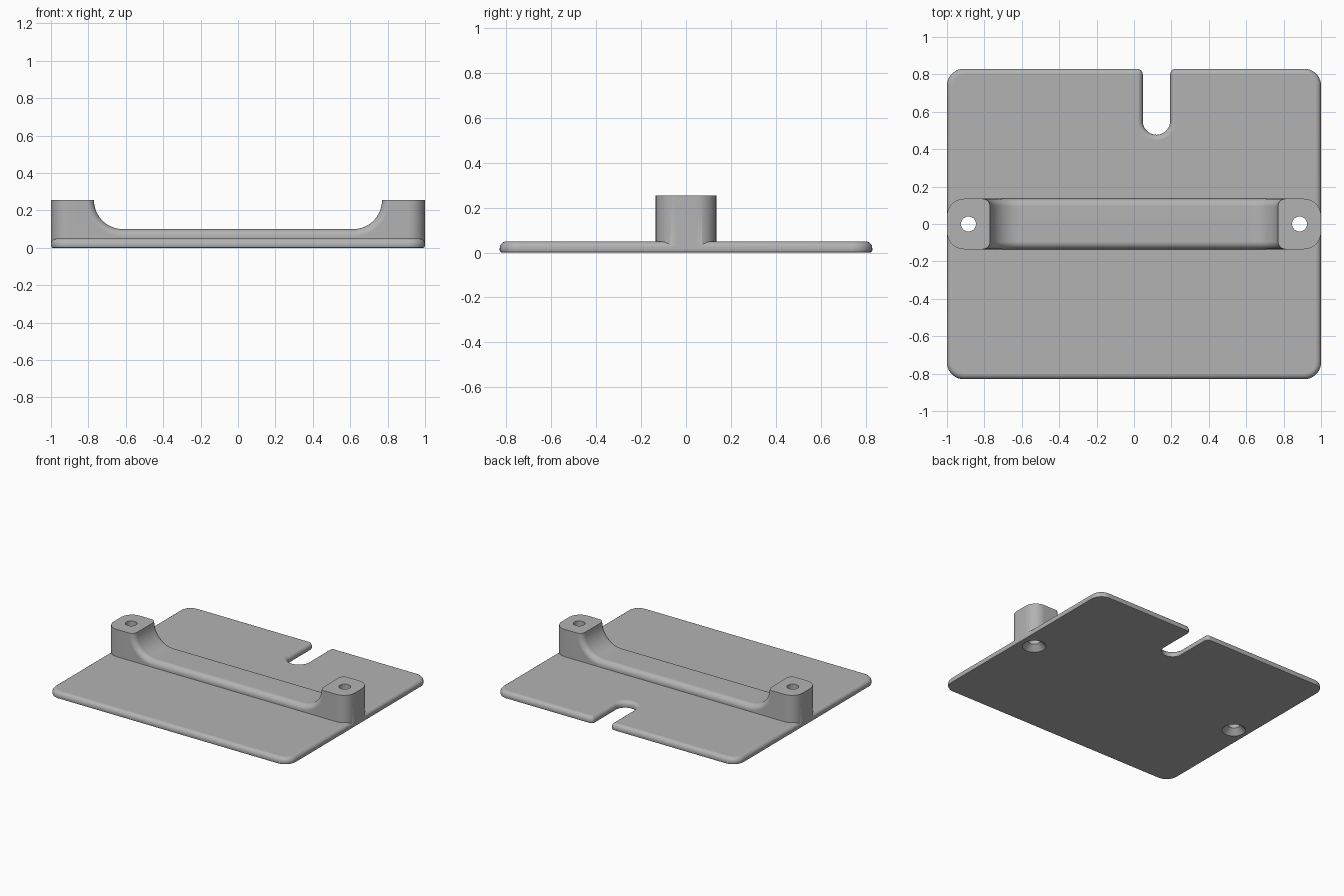
import bpy, bmesh, math

if "Cube" in bpy.data.objects:
    bpy.data.objects.remove(bpy.data.objects["Cube"])

grey = bpy.data.materials.new("plain grey")
grey.diffuse_color = (0.45, 0.45, 0.45, 1)
grey.use_nodes = True
grey.node_tree.nodes["Principled BSDF"].inputs["Base Color"].default_value = grey.diffuse_color


def arc(cx, cy, r, a0, a1, n=10):
    """Points on an arc, angles in degrees."""
    pts = []
    for i in range(n + 1):
        a = math.radians(a0 + (a1 - a0) * i / n)
        pts.append((cx + r * math.cos(a), cy + r * math.sin(a)))
    return pts


def loft(name, rings):
    """Closed solid through rings of equal point count."""
    bm = bmesh.new()
    loops = [[bm.verts.new(p) for p in ring] for ring in rings]
    n = len(loops[0])
    for a, b in zip(loops, loops[1:]):
        for i in range(n):
            j = (i + 1) % n
            bm.faces.new((a[i], a[j], b[j], b[i]))
    bm.faces.new(loops[0][::-1])
    bm.faces.new(loops[-1])
    bmesh.ops.recalc_face_normals(bm, faces=bm.faces)
    me = bpy.data.meshes.new(name)
    bm.to_mesh(me)
    bm.free()
    me.materials.append(grey)
    ob = bpy.data.objects.new(name, me)
    bpy.context.collection.objects.link(ob)
    return ob


def combine(target, tool, operation):
    """Apply a boolean and discard the tool."""
    mod = target.modifiers.new("combine", 'BOOLEAN')
    mod.operation, mod.object, mod.solver = operation, tool, 'EXACT'
    bpy.context.view_layer.objects.active = target
    bpy.ops.object.modifier_apply(modifier=mod.name)
    bpy.data.objects.remove(tool)


# Plate outline with rounded corners and a round-ended slot, inset by d
X, Y, R = 1.0, 0.83, 0.09
SX, SR, SC, SY = 0.12, 0.073, 0.031, 0.55


def plate_outline(d):
    r, s, w = R - d, SC - d, SR + SC
    return (arc(-X + R, -Y + R, r, 180, 270) + arc(X - R, -Y + R, r, 270, 360)
            + arc(X - R, Y - R, r, 0, 90)
            + arc(SX + w, Y - SC, s, 90, 180, 6)
            + arc(SX, SY, SR + d, 360, 180, 20)
            + arc(SX - w, Y - SC, s, 0, 90, 6)
            + arc(-X + R, Y - R, r, 90, 180))


# Plate: small round below, larger round above
F = 0.03
steps = [(0.01, 0.0), (0.003, 0.003), (0.0, 0.01)]
for i in range(7):
    a = math.radians(15 * i)
    steps.append((F * (1 - math.cos(a)), 0.05 - F + F * math.sin(a)))
plate = loft("plate_with_handle",
             [[(x, y, z) for x, y in plate_outline(d)] for d, z in steps])


# Handle: saddle profile swept across, with rounded saddle edges
def saddle_profile(d):
    r = 0.155 + d
    top = ([(0.615 + r, 0.4)] + arc(0.615, 0.255, r, 0, -90, 16)
           + arc(-0.615, 0.255, r, -90, -180, 16) + [(-0.615 - r, 0.4)])
    return [(-1.1, 0.012), (-1.1, 0.4)] + top[::-1] + [(1.1, 0.4), (1.1, 0.012)]


E, W = 0.04, 0.135
half = []
for i in range(7):
    a = math.radians(15 * i)
    half.append((E * (1 - math.sin(a)), W - E * (1 - math.cos(a))))
sweep = [(d, -y) for d, y in half] + [(d, y) for d, y in half[::-1]]
handle = loft("handle", [[(x, y, z) for x, z in saddle_profile(d)]
                         for d, y in sweep])

# Trim the handle to a rounded plan and flat pad height
C, L = 0.09, 0.9995
plan = (arc(-L + C, -W + C, C, 180, 270) + arc(L - C, -W + C, C, 270, 360)
        + arc(L - C, W - C, C, 0, 90) + arc(-L + C, W - C, C, 90, 180))
trim = loft("handle_trim", [[(x, y, z) for x, y in plan] for z in (-0.1, 0.255)])
combine(handle, trim, 'INTERSECT')
combine(plate, handle, 'UNION')

# Screw holes, countersunk from below
for side in (-1, 1):
    rings = []
    for r, z in ((0.09, -0.01), (0.04, 0.04), (0.04, 0.35)):
        rings.append([(x, y, z) for x, y in arc(side * 0.885, 0, r, 0, 350, 35)])
    combine(plate, loft("screw_hole", rings), 'DIFFERENCE')

# Smooth rounds, flat faces kept flat
bpy.ops.object.select_all(action='DESELECT')
plate.select_set(True)
bpy.context.view_layer.objects.active = plate
bpy.ops.object.shade_smooth_by_angle(angle=math.radians(30))
normals = plate.modifiers.new("flat_faces", 'WEIGHTED_NORMAL')
normals.keep_sharp = True
